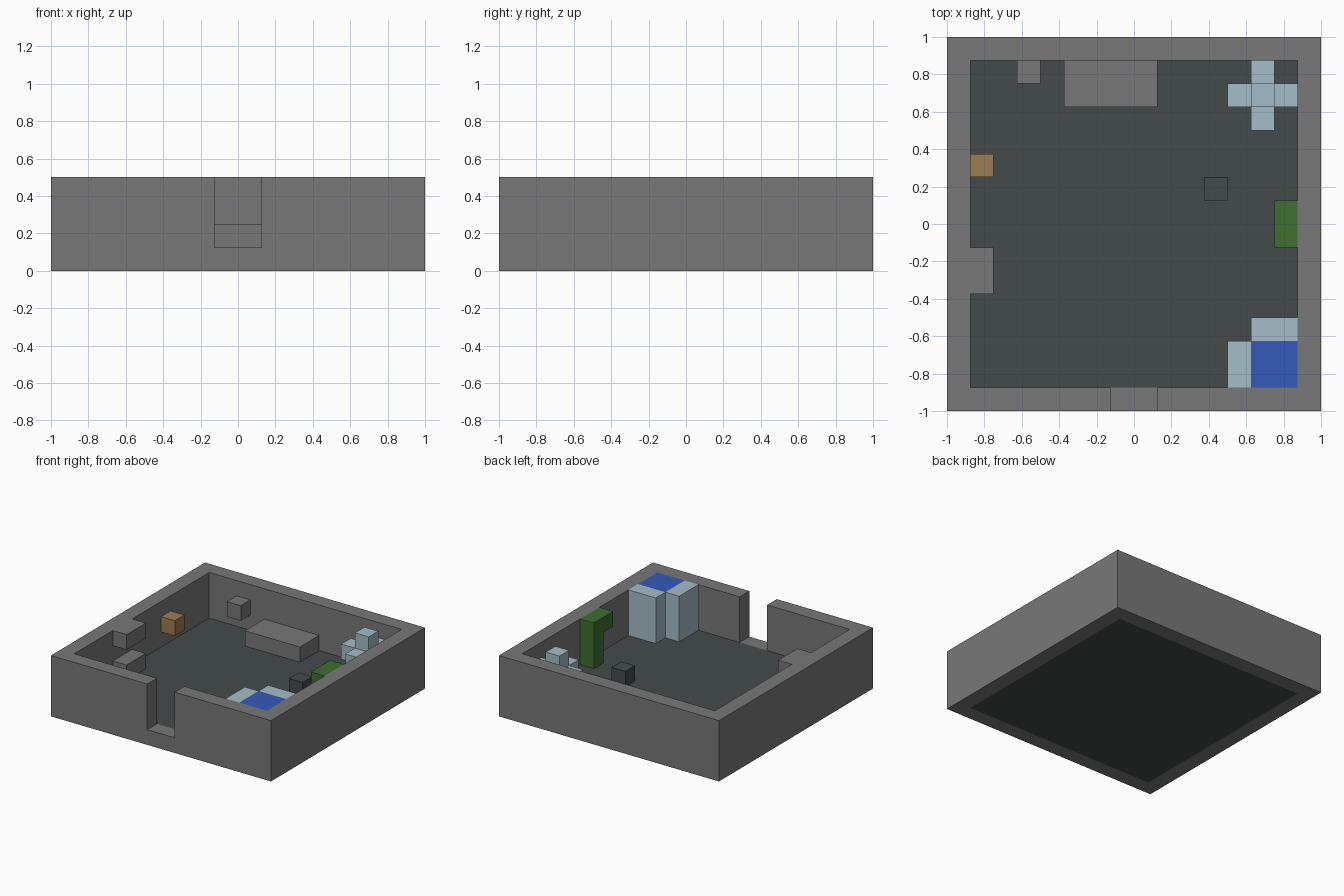
import bpy
import bmesh
from mathutils import Vector

if "Cube" in bpy.data.objects:
    bpy.data.objects.remove(bpy.data.objects["Cube"], do_unlink=True)

UNIT = 0.125  # every part sits on a grid of cubes this size


def material(name, *rgb):
    linear = [((c / 255 + 0.055) / 1.055) ** 2.4 for c in rgb] + [1]
    mat = bpy.data.materials.new(name)
    mat.use_nodes = True
    mat.diffuse_color = linear
    mat.node_tree.nodes["Principled BSDF"].inputs["Base Color"].default_value = linear
    return mat


def part(name, mat, *boxes):
    """One object made of boxes, each given as x, y and z ranges in grid cells."""
    bm = bmesh.new()
    for box in boxes:
        low = Vector([r[0] for r in box]) * UNIT
        high = Vector([r[1] for r in box]) * UNIT
        cube = bmesh.ops.create_cube(bm, size=1)["verts"]
        bmesh.ops.scale(bm, vec=high - low, verts=cube)
        bmesh.ops.translate(bm, vec=(low + high) / 2, verts=cube)
    mesh = bpy.data.meshes.new(name)
    bm.to_mesh(mesh)
    bm.free()
    mesh.materials.append(mat)
    obj = bpy.data.objects.new(name, mesh)
    bpy.context.collection.objects.link(obj)
    return obj


def cut(target, cutter):
    mod = target.modifiers.new("cut", "BOOLEAN")
    mod.operation = "DIFFERENCE"
    mod.solver = "EXACT"
    mod.object = cutter
    bpy.context.view_layer.objects.active = target
    bpy.ops.object.modifier_apply(modifier=mod.name)
    bpy.data.objects.remove(cutter, do_unlink=True)


stone = material("stone grey", 120, 120, 120)
slate = material("dark slate", 68, 74, 74)
glass = material("pale blue", 165, 189, 200)
water = material("deep blue", 53, 90, 186)
leaf = material("leaf green", 62, 111, 48)
wood = material("light wood", 156, 124, 82)

# Room shell with a doorway in the front wall
walls = part("walls", stone, ((-8, 8), (-8, 8), (0, 4)))
cut(walls, part("room_cutter", stone, ((-7, 7), (-7, 7), (-1, 5))))
cut(walls, part("door_cutter", stone, ((-1, 1), (-9, -6), (1, 5))))
part("floor", slate, ((-7, 7), (-7, 7), (0, 1)))

# Stone furniture
part("back_bench", stone, ((-3, 1), (5, 7), (1, 2)))
part("wall_block", stone, ((-5, -4), (6, 7), (2, 3)))
part("side_seat", stone, ((-7, -6), (-3, -1), (1, 2)))
part("side_canopy", stone, ((-7, -6), (-3, -1), (3, 4)))

# Small cubes
part("wooden_box", wood, ((-7, -6), (2, 3), (2, 3)))
part("floor_stool", slate, ((3, 4), (1, 2), (1, 2)))

# Plant with an overhanging top
part("plant", leaf, ((6, 7), (0, 1), (1, 4)), ((6, 7), (-1, 0), (3, 4)))

# Cross-shaped ornament in the back corner
part("cross_ornament", glass,
     ((5, 6), (5, 6), (1, 4)),
     ((4, 5), (5, 6), (2, 3)), ((6, 7), (5, 6), (2, 3)),
     ((5, 6), (4, 5), (2, 3)), ((5, 6), (6, 7), (2, 3)))

# Corner tank
part("tank_glass", glass,
     ((4, 5), (-7, -5), (1, 4)), ((5, 7), (-5, -4), (1, 4)))
part("tank_water", water, ((5, 7), (-7, -5), (1, 4)))
